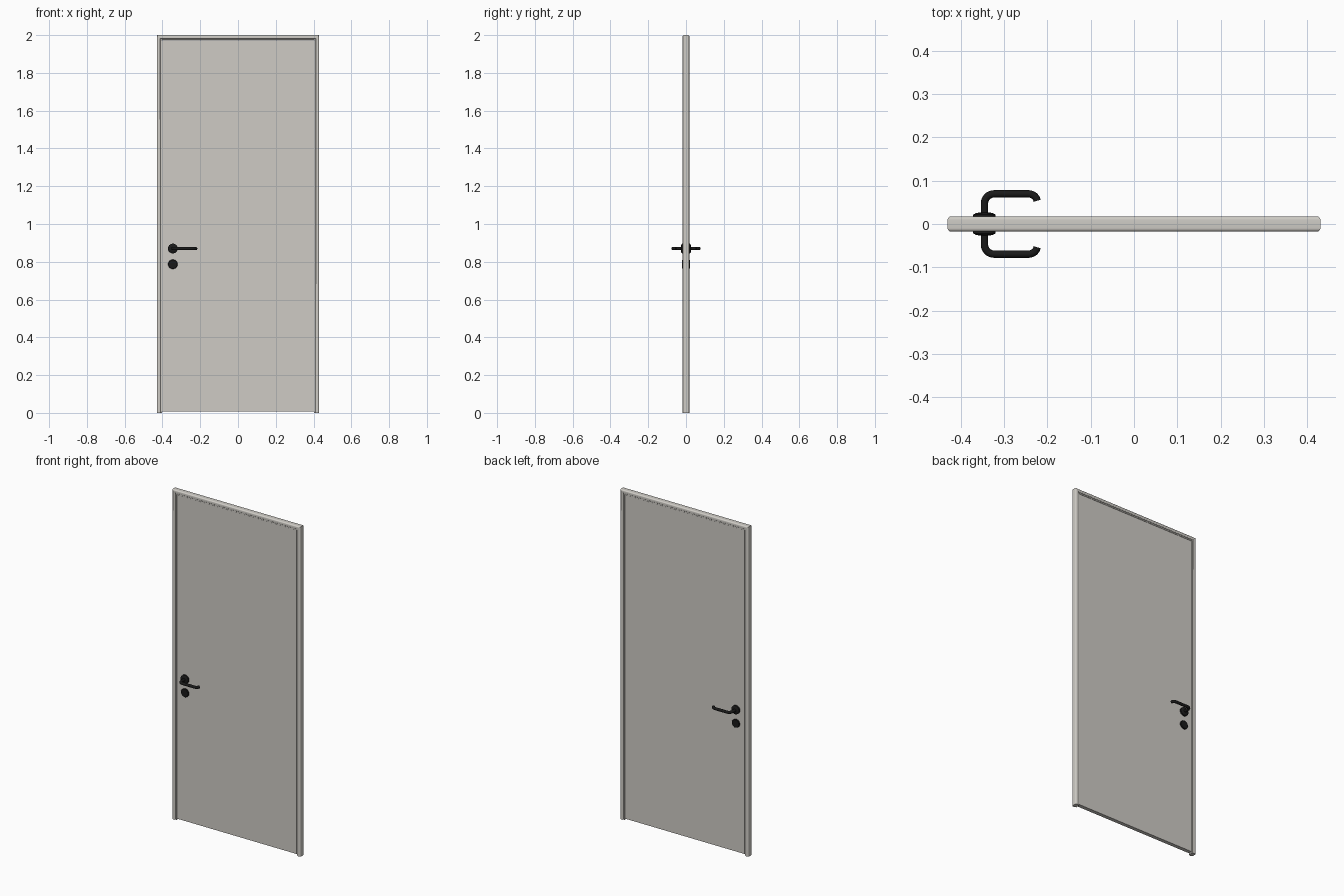
import bpy, bmesh, math
from mathutils import Vector

if "Cube" in bpy.data.objects:
    bpy.data.objects.remove(bpy.data.objects["Cube"])


def material(name, rgb):
    m = bpy.data.materials.new(name)
    m.diffuse_color = (*rgb, 1)
    m.use_nodes = True
    m.node_tree.nodes["Principled BSDF"].inputs["Base Color"].default_value = m.diffuse_color
    return m


PAINT = material("warm_grey_paint", (0.62, 0.60, 0.56))
BLACK = material("black_metal", (0.01, 0.01, 0.01))


def add_object(name, bm, mat, angle=30):
    bmesh.ops.recalc_face_normals(bm, faces=bm.faces)
    me = bpy.data.meshes.new(name)
    bm.to_mesh(me)
    bm.free()
    ob = bpy.data.objects.new(name, me)
    bpy.context.collection.objects.link(ob)
    me.materials.append(mat)
    bpy.ops.object.select_all(action='DESELECT')
    bpy.context.view_layer.objects.active = ob
    ob.select_set(True)
    bpy.ops.object.shade_smooth_by_angle(angle=math.radians(angle))
    return ob


def arc(cx, cy, r, a0, a1, n=6):
    return [(cx + r * math.cos(math.radians(a0 + (a1 - a0) * i / n)),
             cy + r * math.sin(math.radians(a0 + (a1 - a0) * i / n))) for i in range(n + 1)]


def bridge(bm, rings, closed_caps=True):
    n = len(rings[0])
    for a, b in zip(rings, rings[1:]):
        for i in range(n):
            bm.faces.new((a[i], a[(i + 1) % n], b[(i + 1) % n], b[i]))
    if closed_caps:
        bm.faces.new(rings[0])
        bm.faces.new(rings[-1])


# Door frame: rounded, rebated profile swept up, across and down with mitred corners
half = arc(0.422, 0.0095, 0.008, 0, 90) + arc(0.415, 0.0125, 0.005, 90, 180) \
    + [(0.410, 0.0125), (0.403, 0.0125)]
half = list(dict.fromkeys(half))
profile = half + [(x, -y) for x, y in reversed(half)]
bm = bmesh.new()
rings = []
for side, top in ((-1, False), (-1, True), (1, True), (1, False)):
    rings.append([bm.verts.new((side * x, y, 1.57 + x if top else 0)) for x, y in profile])
bridge(bm, rings)
frame = add_object("door_frame", bm, PAINT)

# Door panel
bm = bmesh.new()
bmesh.ops.create_cube(bm, size=1)
for v in bm.verts:
    v.co = Vector((v.co.x * 0.804, v.co.y * 0.023, 0.99 + v.co.z * 1.964))
add_object("door_panel", bm, PAINT)


# Turned disc standing on the door face, profile given as (radius, depth)
def disc(name, x, z, s, prof, n=32):
    bm = bmesh.new()
    rings = [[bm.verts.new((x + r * math.cos(2 * math.pi * i / n), s * d,
                            z + r * math.sin(2 * math.pi * i / n))) for i in range(n)]
             for r, d in prof]
    bridge(bm, rings)
    add_object(name, bm, BLACK)


# Lever: round tube swept along a bent path in the horizontal plane
def lever(name, s, r=0.0085, n=16):
    path = [(-0.345, 0.010)] + arc(-0.323, 0.0475, 0.022, 180, 90, 8) \
        + arc(-0.243, 0.0495, 0.020, 90, 12, 8) + [(-0.2235, 0.0535)]
    path = path[:-1]
    bm = bmesh.new()
    rings = []
    for i, p in enumerate(path):
        a, b = path[max(i - 1, 0)], path[min(i + 1, len(path) - 1)]
        t = Vector((b[0] - a[0], b[1] - a[1])).normalized()
        ring = []
        for k in range(n):
            u, w = r * math.cos(2 * math.pi * k / n), r * math.sin(2 * math.pi * k / n)
            ring.append(bm.verts.new((p[0] - t.y * u, s * (p[1] + t.x * u), 0.87 + w)))
        rings.append(ring)
    bridge(bm, rings)
    add_object(name, bm, BLACK, 40)


# Handle sets on both faces
for s, label in ((-1, "front"), (1, "back")):
    disc("handle_rosette_" + label, -0.345, 0.87, s,
         [(0.026, 0.010), (0.026, 0.0215), (0.019, 0.0255), (0.010, 0.0265)])
    disc("lock_rosette_" + label, -0.345, 0.787, s,
         [(0.025, 0.010), (0.025, 0.018), (0.023, 0.020)])
    lever("lever_handle_" + label, s)
